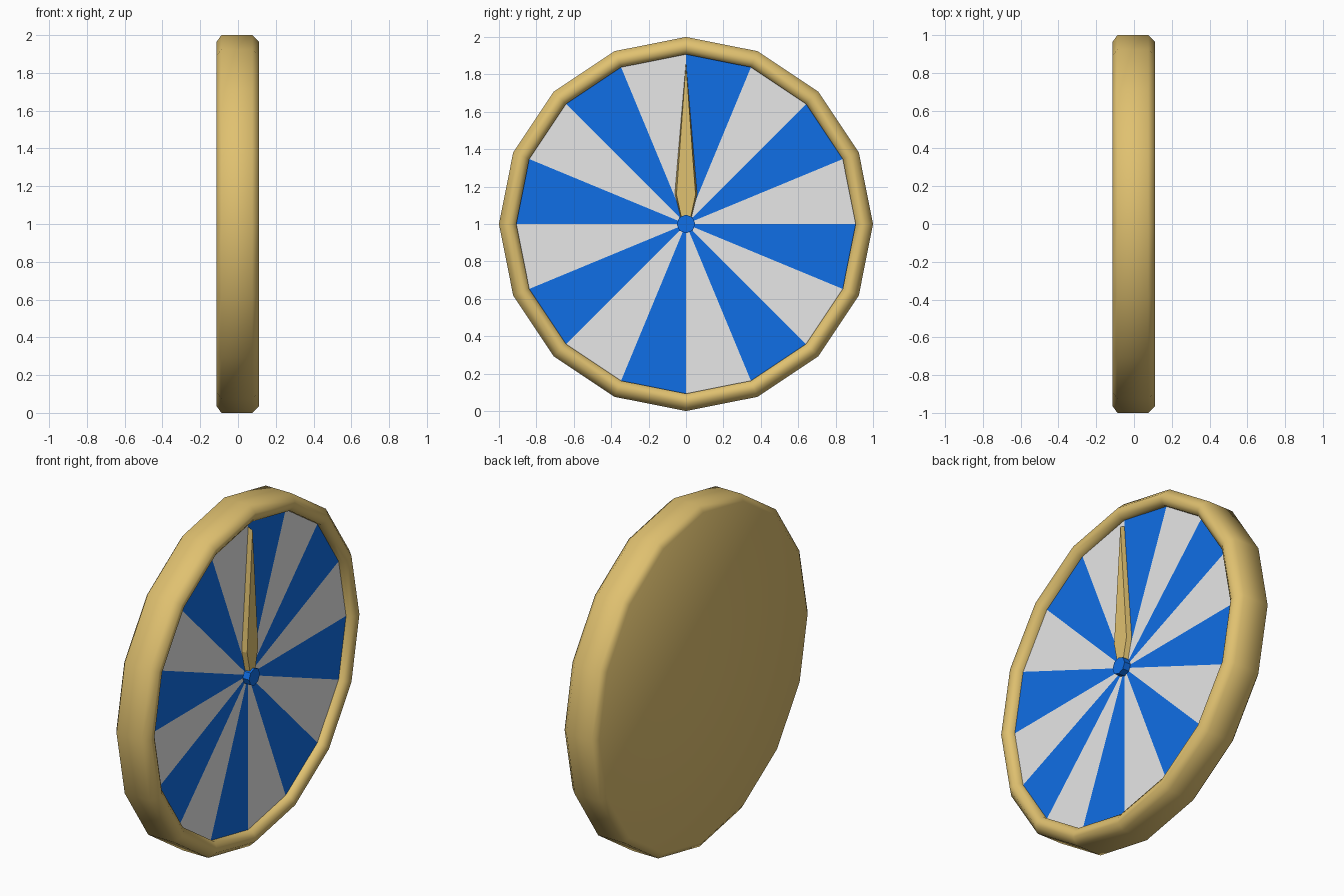
import bpy, bmesh, math

if "Cube" in bpy.data.objects:
    bpy.data.objects.remove(bpy.data.objects["Cube"])

SIDES = 16
CZ = 1.0  # height of the wheel axis


def material(name, rgb):
    m = bpy.data.materials.new(name)
    m.diffuse_color = (*rgb, 1.0)
    m.use_nodes = True
    m.node_tree.nodes["Principled BSDF"].inputs["Base Color"].default_value = m.diffuse_color
    return m


GOLD = material("gold", (0.745, 0.533, 0.162))
BLUE = material("blue", (0.005, 0.156, 0.79))
GREY = material("light grey", (0.8, 0.8, 0.8))


def ring(bm, x, r, n=SIDES):
    """Ring of vertices around the x axis, first one at the top, turning to +y."""
    return [bm.verts.new((x, r * math.sin(2 * math.pi * i / n),
                          CZ + r * math.cos(2 * math.pi * i / n))) for i in range(n)]


def bridge(bm, a, b):
    n = len(a)
    for i in range(n):
        bm.faces.new((a[i], a[(i + 1) % n], b[(i + 1) % n], b[i]))


def finish(bm, name, mats, smooth=None):
    bmesh.ops.recalc_face_normals(bm, faces=bm.faces)
    me = bpy.data.meshes.new(name)
    bm.to_mesh(me)
    bm.free()
    ob = bpy.data.objects.new(name, me)
    bpy.context.collection.objects.link(ob)
    for m in mats:
        me.materials.append(m)
    if smooth:
        bpy.ops.object.select_all(action='DESELECT')
        ob.select_set(True)
        bpy.context.view_layer.objects.active = ob
        bpy.ops.object.shade_smooth_by_angle(angle=math.radians(smooth))
    return ob


# Casing: closed back, chamfered edges, rounded front lip and inner wall
bm = bmesh.new()
profile = [(-0.113, 0.965), (-0.088, 1.0), (0.075, 1.0), (0.112, 0.965),
           (0.112, 0.935), (0.092, 0.907), (0.060, 0.907)]
rings = [ring(bm, x, r) for x, r in profile]
for a, b in zip(rings, rings[1:]):
    bridge(bm, a, b)
bm.faces.new(rings[0])
bm.faces.new(rings[-1])
finish(bm, "casing", [GOLD], 60)

# Dial: thin plate of alternating wedges
bm = bmesh.new()
back, front = ring(bm, 0.061, 0.907), ring(bm, 0.066, 0.907)
centre = bm.verts.new((0.066, 0, CZ))
bridge(bm, back, front)
bm.faces.new(back)
for i in range(SIDES):
    f = bm.faces.new((centre, front[i], front[(i + 1) % SIDES]))
    f.material_index = i % 2
finish(bm, "dial", [BLUE, GREY])

# Pointer: long kite with sloping sides
bm = bmesh.new()
outline = [(0.0, 0.87), (0.06, 0.16), (0.02, 0.0), (-0.02, 0.0), (-0.06, 0.16)]
low = [bm.verts.new((0.064, y, CZ + z)) for y, z in outline]
high = [bm.verts.new((0.095, y * 0.85, CZ + z * 0.985)) for y, z in outline]
bridge(bm, low, high)
bm.faces.new(low)
bm.faces.new(high)
finish(bm, "pointer", [GOLD])

# Hub: small octagonal cap over the pointer's foot
bm = bmesh.new()
hub = [ring(bm, x, r, 8) for x, r in ((0.064, 0.05), (0.107, 0.05))]
bridge(bm, *hub)
for h in hub:
    bm.faces.new(h)
hub_ob = finish(bm, "hub", [BLUE])
